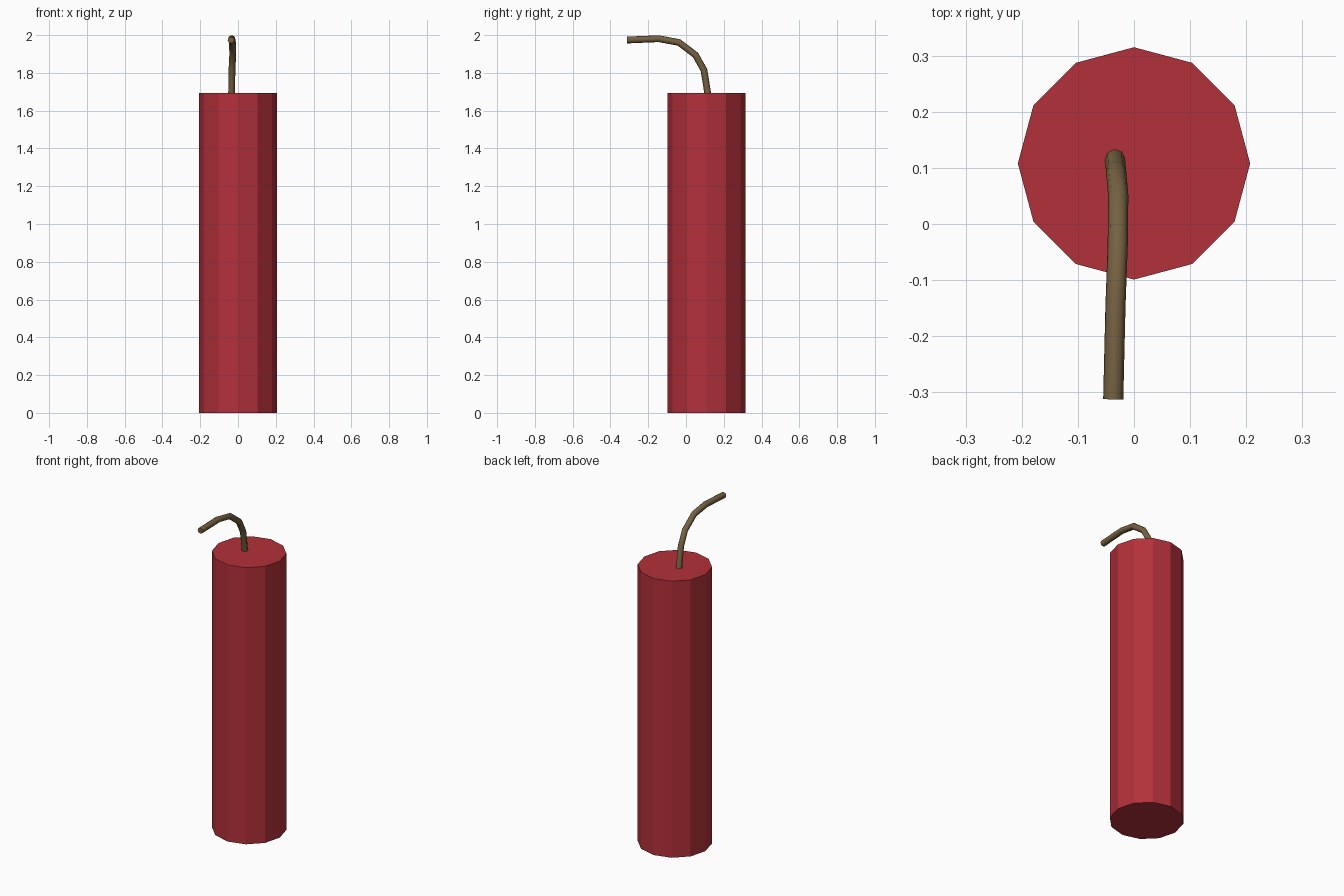
import bpy
import math

if "Cube" in bpy.data.objects:
    bpy.data.objects.remove(bpy.data.objects["Cube"])


def material(name, rgb):
    m = bpy.data.materials.new(name)
    m.diffuse_color = (*rgb, 1.0)
    m.use_nodes = True
    m.node_tree.nodes["Principled BSDF"].inputs["Base Color"].default_value = m.diffuse_color
    return m


red = material("red paper", (0.45, 0.030, 0.042))
brown = material("brown cord", (0.18, 0.122, 0.054))

# Body: flat-shaded 12-sided stick
HEIGHT, RADIUS, CENTRE_Y = 1.693, 0.207, 0.108
bpy.ops.mesh.primitive_cylinder_add(vertices=12, radius=RADIUS, depth=HEIGHT,
                                    location=(0, CENTRE_Y, HEIGHT / 2))
body = bpy.context.object
body.name = "stick_body"
body.data.materials.append(red)

# Fuse: round cord bending forward over the top
path = [(-0.034, 0.117, 1.680), (-0.032, 0.095, 1.815), (-0.028, 0.050, 1.895),
        (-0.029, -0.037, 1.961), (-0.033, -0.145, 1.981), (-0.037, -0.312, 1.974)]
curve = bpy.data.curves.new("fuse", "CURVE")
curve.dimensions = "3D"
curve.bevel_depth = 0.018
curve.bevel_resolution = 2
curve.use_fill_caps = True
spline = curve.splines.new("POLY")
spline.points.add(len(path) - 1)
for point, co in zip(spline.points, path):
    point.co = (*co, 1.0)
fuse = bpy.data.objects.new("fuse", curve)
bpy.context.collection.objects.link(fuse)
curve.materials.append(brown)

# Turn the fuse into a mesh and smooth it, keeping the cut end sharp
bpy.ops.object.select_all(action="DESELECT")
fuse.select_set(True)
bpy.context.view_layer.objects.active = fuse
bpy.ops.object.convert(target="MESH")
bpy.ops.object.shade_smooth_by_angle(angle=math.radians(50))
